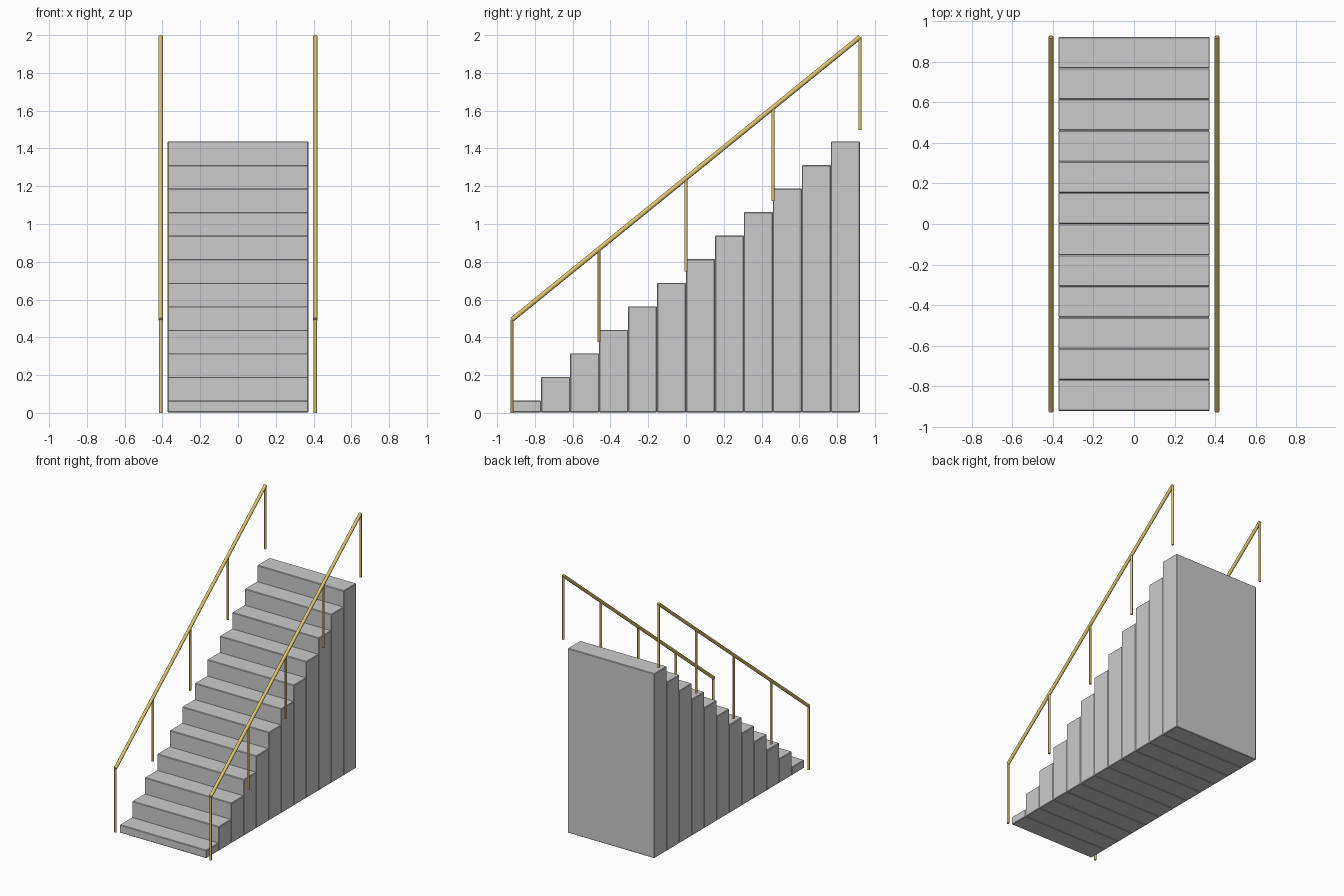
import bpy
from mathutils import Vector

if "Cube" in bpy.data.objects:
    bpy.data.objects.remove(bpy.data.objects["Cube"])

STEPS = 12
RISE, RUN = 0.1247, 0.1535
HALF_LEN = STEPS * RUN / 2
HALF_W, RAIL_X = 0.373, 0.409
POST_H, BASE = 0.494, 0.003

brass = bpy.data.materials.new("brass")
brass.diffuse_color = (0.72, 0.56, 0.16, 1)
brass.use_nodes = True
brass.node_tree.nodes["Principled BSDF"].inputs["Base Color"].default_value = brass.diffuse_color


def block(name, y0, y1, z0, z1):
    bpy.ops.mesh.primitive_cube_add(size=1, location=(0, (y0 + y1) / 2, (z0 + z1) / 2))
    ob = bpy.context.object
    ob.name = name
    ob.scale = (2 * HALF_W, y1 - y0, z1 - z0)
    bpy.ops.object.transform_apply(location=False, rotation=False, scale=True)
    bevel = ob.modifiers.new("edge_bevel", 'BEVEL')
    bevel.width = 0.004
    bevel.segments = 1


def rod(name, a, b, radius):
    a, b = Vector(a), Vector(b)
    d = b - a
    bpy.ops.mesh.primitive_cylinder_add(vertices=12, radius=radius, depth=d.length,
                                        location=(a + b) / 2)
    ob = bpy.context.object
    ob.name = name
    ob.rotation_euler = d.to_track_quat('Z', 'Y').to_euler()
    ob.data.materials.append(brass)
    bpy.ops.object.shade_smooth_by_angle()


# Solid steps, each reaching the floor
for i in range(STEPS):
    y = -HALF_LEN + i * RUN
    block(f"step_{i + 1}", y, y + RUN, BASE, BASE + (i + 0.5) * RISE)

# Handrails with five posts on each side
for side, x in (("left", -RAIL_X), ("right", RAIL_X)):
    for k in range(5):
        y = -HALF_LEN + k * HALF_LEN / 2
        z = k * RISE * STEPS / 4
        rod(f"{side}_post_{k + 1}", (x, y, z), (x, y, z + POST_H), 0.009)
    rod(f"{side}_handrail", (x, -HALF_LEN, POST_H),
        (x, HALF_LEN, STEPS * RISE + POST_H), 0.0125)
